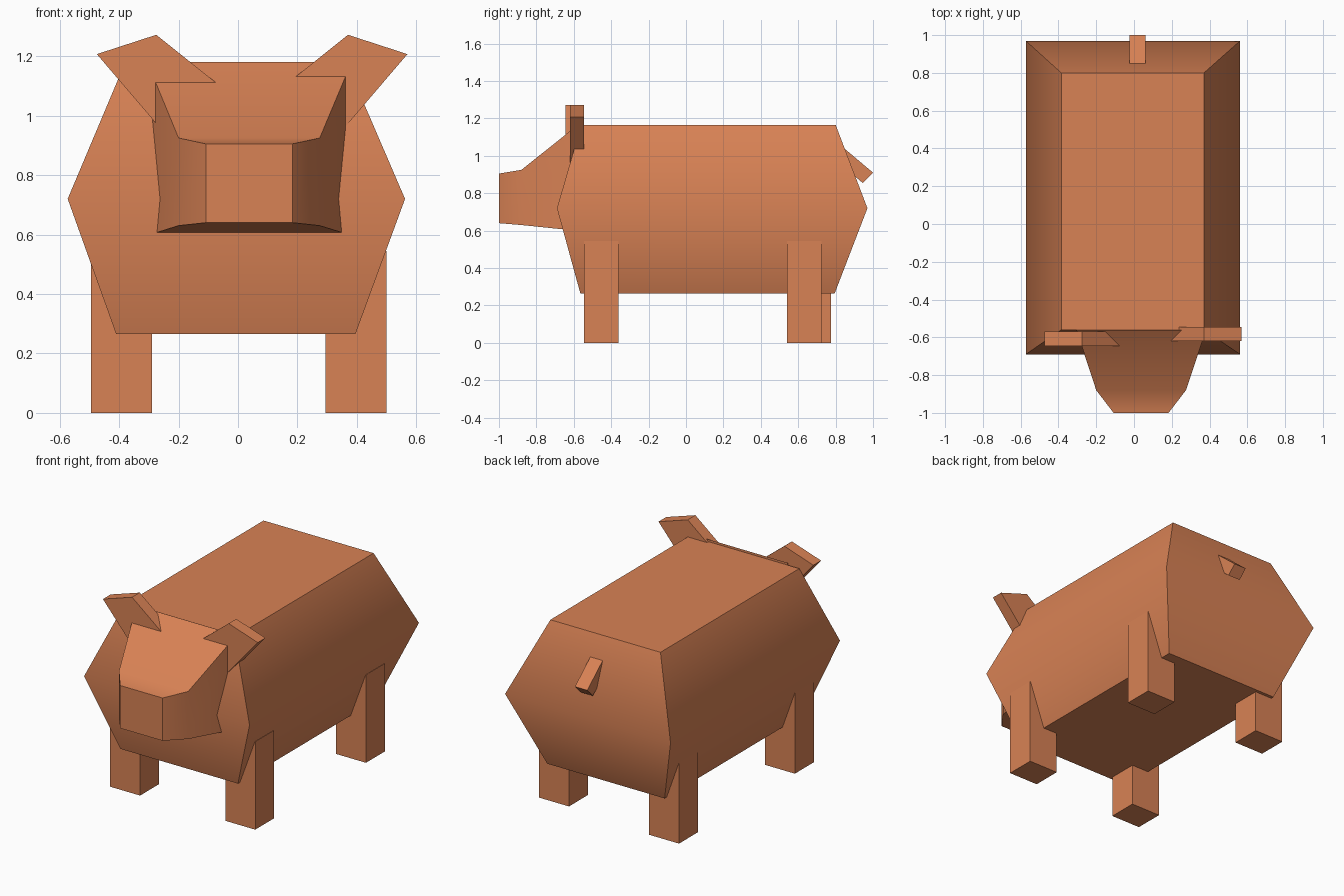
import bpy, bmesh, math

if "Cube" in bpy.data.objects:
    bpy.data.objects.remove(bpy.data.objects["Cube"])

skin = bpy.data.materials.new("terracotta skin")
skin.diffuse_color = (0.69, 0.223, 0.09, 1)
skin.use_nodes = True
skin.node_tree.nodes["Principled BSDF"].inputs["Base Color"].default_value = skin.diffuse_color


def loft(name, rings):
    """Skin a solid through a list of four-point rings, with capped ends."""
    bm = bmesh.new()
    loops = [[bm.verts.new(p) for p in ring] for ring in rings]
    for a, b in zip(loops, loops[1:]):
        for i in range(4):
            j = (i + 1) % 4
            bm.faces.new((a[i], a[j], b[j], b[i]))
    bm.faces.new(loops[0])
    bm.faces.new(loops[-1])
    bmesh.ops.recalc_face_normals(bm, faces=bm.faces)
    mesh = bpy.data.meshes.new(name)
    bm.to_mesh(mesh)
    bm.free()
    mesh.materials.append(skin)
    obj = bpy.data.objects.new(name, mesh)
    bpy.context.collection.objects.link(obj)
    bpy.context.view_layer.objects.active = obj
    obj.select_set(True)
    bpy.ops.object.shade_smooth_by_angle(angle=math.radians(50))
    obj.select_set(False)
    return obj


def flat_ring(x0, x1, y0, y1, z):
    return [(x0, y0, z), (x1, y0, z), (x1, y1, z), (x0, y1, z)]


def upright_ring(x0, x1, y, z0, z1):
    return [(x0, y, z0), (x1, y, z0), (x1, y, z1), (x0, y, z1)]


# Body: a block bulging outwards at mid height
loft("body", [flat_ring(-0.41, 0.395, -0.565, 0.795, 0.265),
              flat_ring(-0.573, 0.562, -0.69, 0.97, 0.72),
              flat_ring(-0.385, 0.37, -0.56, 0.80, 1.166)])

# Head tapering to a blunt snout
loft("head", [upright_ring(-0.108, 0.183, -1.0, 0.64, 0.905),
              upright_ring(-0.20, 0.275, -0.88, 0.63, 0.925),
              upright_ring(-0.305, 0.382, -0.56, 0.597, 1.18)])

# Legs
for name, x, y in (("front_left_leg", -0.495, -0.545), ("front_right_leg", 0.295, -0.545),
                   ("back_left_leg", -0.495, 0.59), ("back_right_leg", 0.295, 0.54)):
    loft(name, [flat_ring(x, x + 0.205, y, y + 0.185, z) for z in (0, 0.545)])

# Ears: wedges widening towards the head, mirrored about the head's middle
ear = [(-0.475, 1.207), (-0.275, 1.272), (0.0, 1.052), (-0.24, 0.932)]
for name, side, y in (("left_ear", 1, -0.645), ("right_ear", -1, -0.62)):
    mid = 0.0475
    loft(name, [[(mid + side * (x - mid), yy, z) for x, z in ear] for yy in (y, y + 0.075)])

# Tail: a short slanted bar
tail = [(1.0, 0.91), (0.945, 0.855), (0.755, 1.015), (0.81, 1.07)]
loft("tail", [[(x, y, z) for y, z in tail] for x in (-0.023, 0.062)])
